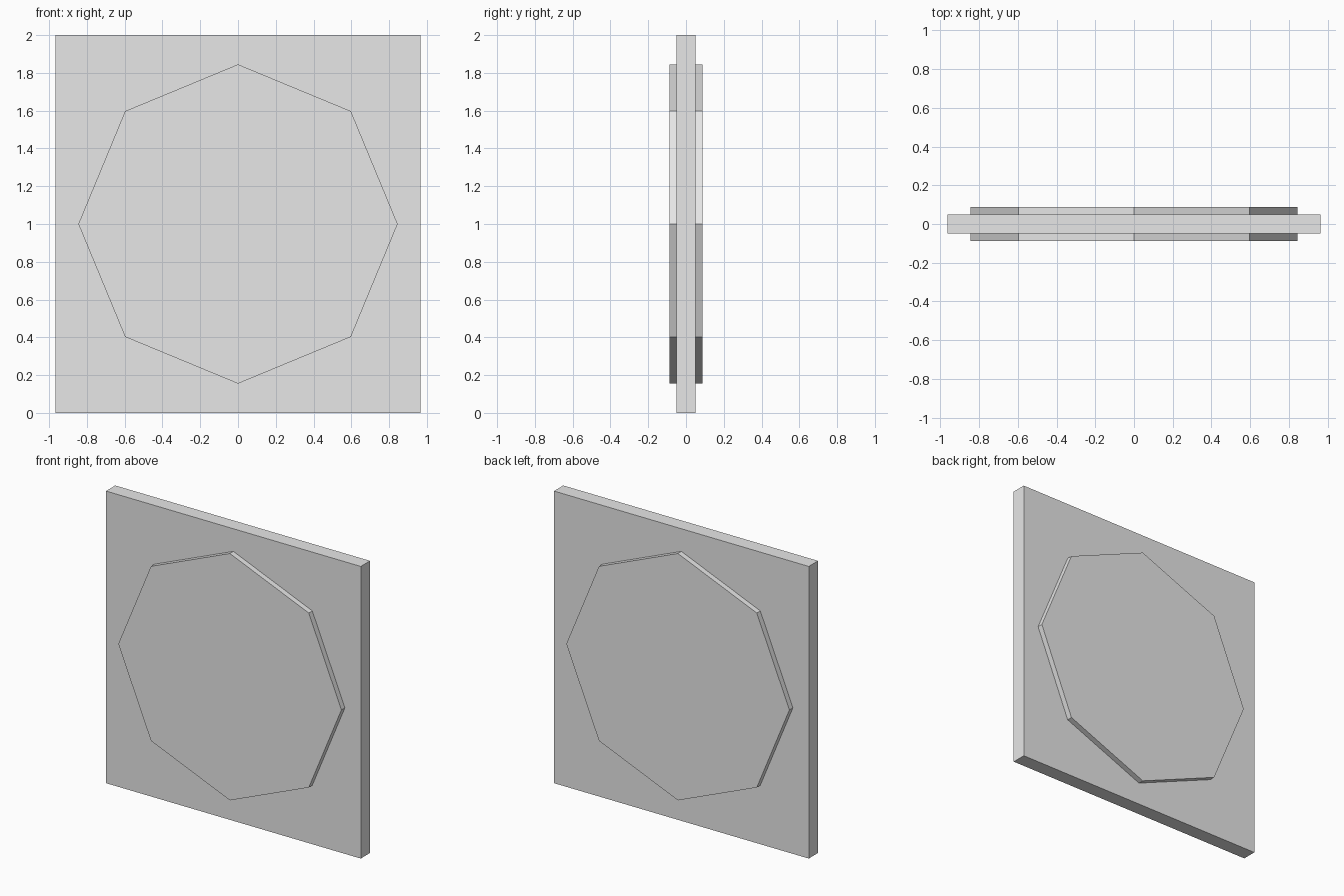
import bpy
from math import pi

cube = bpy.data.objects.get("Cube")
if cube:
    bpy.data.objects.remove(cube, do_unlink=True)

GREY = (0.8, 0.8, 0.8, 1.0)
mat = bpy.data.materials.new("light_grey")
mat.use_nodes = True
mat.diffuse_color = GREY
mat.node_tree.nodes["Principled BSDF"].inputs["Base Color"].default_value = GREY


def finish(name):
    obj = bpy.context.object
    obj.name = name
    obj.data.materials.append(mat)
    bpy.ops.object.transform_apply(location=False, rotation=True, scale=True)
    return obj


# Upright rectangular slab
bpy.ops.mesh.primitive_cube_add(size=1, location=(0, 0, 1))
bpy.context.object.scale = (1.93, 0.10, 2.0)
finish("square_slab")

# Eight-sided boss, corner up, passing through the slab to both faces
bpy.ops.mesh.primitive_cylinder_add(vertices=8, radius=0.845, depth=0.176,
                                    location=(0, 0, 1), rotation=(pi / 2, 0, 0))
finish("octagonal_boss")
